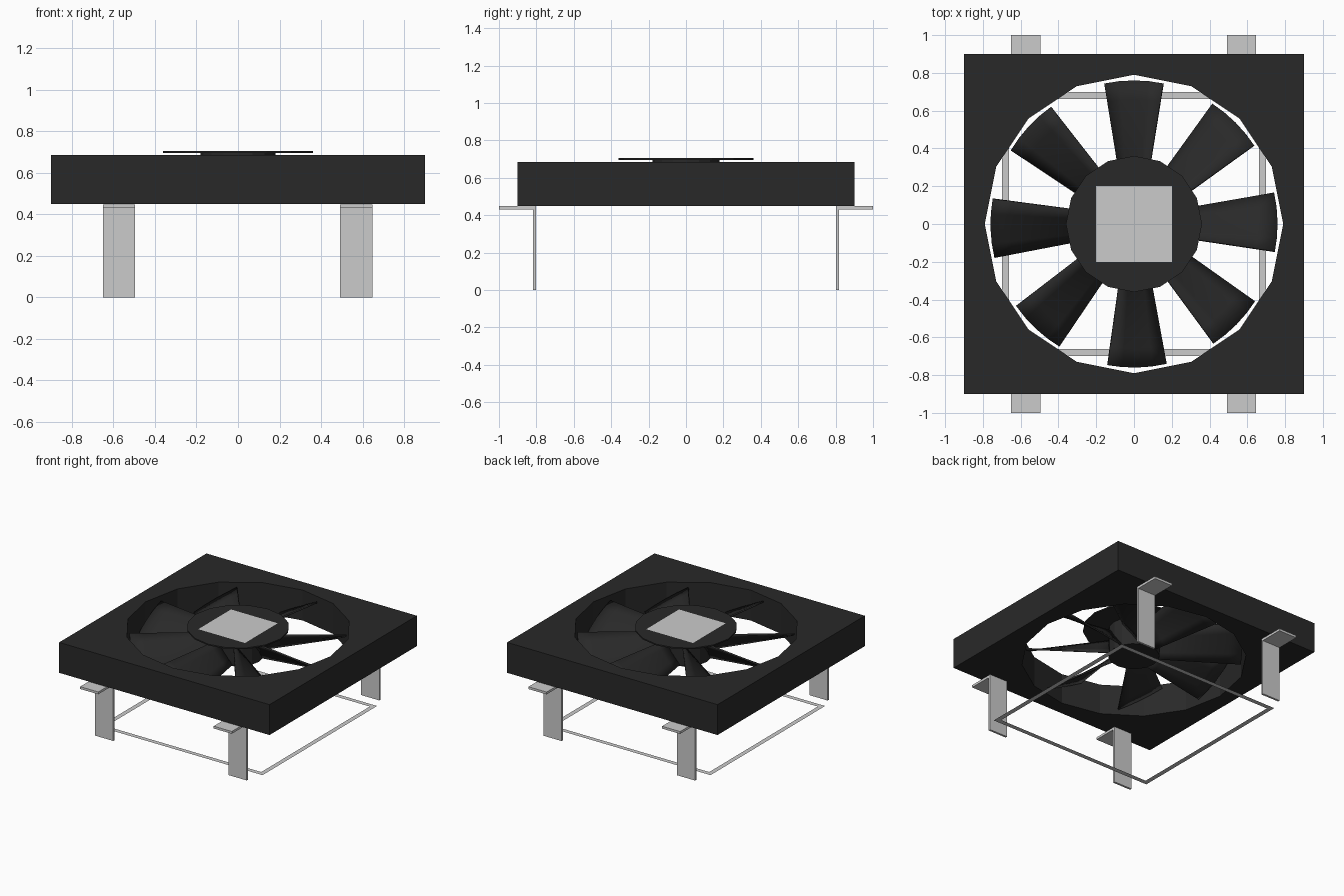
import bpy, bmesh
from math import sin, cos, radians, pi

if "Cube" in bpy.data.objects:
    bpy.data.objects.remove(bpy.data.objects["Cube"])

black = bpy.data.materials.new("black_plastic")
black.diffuse_color = (0.022, 0.022, 0.022, 1)
black.use_nodes = True
black.node_tree.nodes["Principled BSDF"].inputs["Base Color"].default_value = black.diffuse_color


def make(name, verts, faces, mat=None):
    me = bpy.data.meshes.new(name)
    me.from_pydata(verts, [], faces)
    bm = bmesh.new()
    bm.from_mesh(me)
    bmesh.ops.recalc_face_normals(bm, faces=bm.faces)
    bm.to_mesh(me)
    bm.free()
    ob = bpy.data.objects.new(name, me)
    bpy.context.collection.objects.link(ob)
    if mat:
        me.materials.append(mat)
    return ob


def cylinder(name, r, z0, z1, sides):
    bpy.ops.mesh.primitive_cylinder_add(vertices=sides, radius=r, depth=z1 - z0,
                                        location=(0, 0, (z0 + z1) / 2))
    ob = bpy.context.object
    ob.name = name
    ob.data.materials.append(black)


# square housing with a 16-sided opening
N, Z0, Z1 = 16, 0.45, 0.685
verts = []
for i in range(N):
    c, s = cos(2 * pi * i / N), sin(2 * pi * i / N)
    k = 0.9 / max(abs(c), abs(s))
    verts += [(c * 0.79, s * 0.79, Z0), (c * 0.79, s * 0.79, Z1),
              (c * k, s * k, Z1), (c * k, s * k, Z0)]
faces = []
for i in range(N):
    a, b = 4 * i, 4 * ((i + 1) % N)
    faces += [(a + j, a + (j + 1) % 4, b + (j + 1) % 4, b + j) for j in range(4)]
make("fan_housing", verts, faces, black)

# hub, cover disc and square label plate
cylinder("hub", 0.18, 0.48, 0.696, 16)
cylinder("hub_disc", 0.36, 0.695, 0.705, 16)
make("hub_plate", [(-.2, -.2, .707), (.2, -.2, .707), (.2, .2, .707), (-.2, .2, .707)],
     [(0, 1, 2, 3)])

# eight twisted blades, widening to the tip, slightly unevenly spaced
SPAN, CHORD = 6, 4
for n, ang in enumerate((0.7, 45, 90, 137.2, 181.7, 226.7, 271.2, 315.5)):
    verts = []
    for i in range(SPAN + 1):
        t = i / SPAN
        r = 0.16 + 0.6 * t
        half = 0.058 + 0.098 * t
        for j in range(CHORD + 1):
            u = 2 * j / CHORD - 1
            a = radians(ang) + u * half / r
            verts.append((r * cos(a), r * sin(a), 0.567 - u * 0.082))
    W = CHORD + 1
    faces = [(i * W + j, i * W + j + 1, (i + 1) * W + j + 1, (i + 1) * W + j)
             for i in range(SPAN) for j in range(CHORD)]
    blade = make(f"blade_{n + 1}", verts, faces, black)
    mod = blade.modifiers.new("thickness", "SOLIDIFY")
    mod.thickness, mod.offset = 0.012, 0
    bpy.ops.object.select_all(action='DESELECT')
    blade.select_set(True)
    bpy.context.view_layer.objects.active = blade
    bpy.ops.object.shade_smooth_by_angle(angle=radians(35))

# four L-shaped bracket legs
profile = [(0.802, 0), (0.802, 0.448), (1.0, 0.448), (1.0, 0.43), (0.818, 0.43), (0.818, 0)]
P = len(profile)
for side, sy in (("front", -1), ("back", 1)):
    for hand, x0, x1 in (("left", -0.65, -0.495), ("right", 0.492, 0.647)):
        verts = [(x, sy * y, z) for x in (x0, x1) for y, z in profile]
        faces = [(0, 1, 4, 5), (1, 2, 3, 4), (P, P + 1, P + 4, P + 5), (P + 1, P + 2, P + 3, P + 4)]
        faces += [(i, (i + 1) % P, P + (i + 1) % P, P + i) for i in range(P)]
        make(f"{side}_{hand}_leg", verts, faces)

# flat square outline near the floor
corners = ((-1, -1), (1, -1), (1, 1), (-1, 1))
verts = [(x * h, y * h, 0.01) for h in (0.7, 0.663) for x, y in corners]
make("base_outline", verts, [(i, (i + 1) % 4, 4 + (i + 1) % 4, 4 + i) for i in range(4)])
